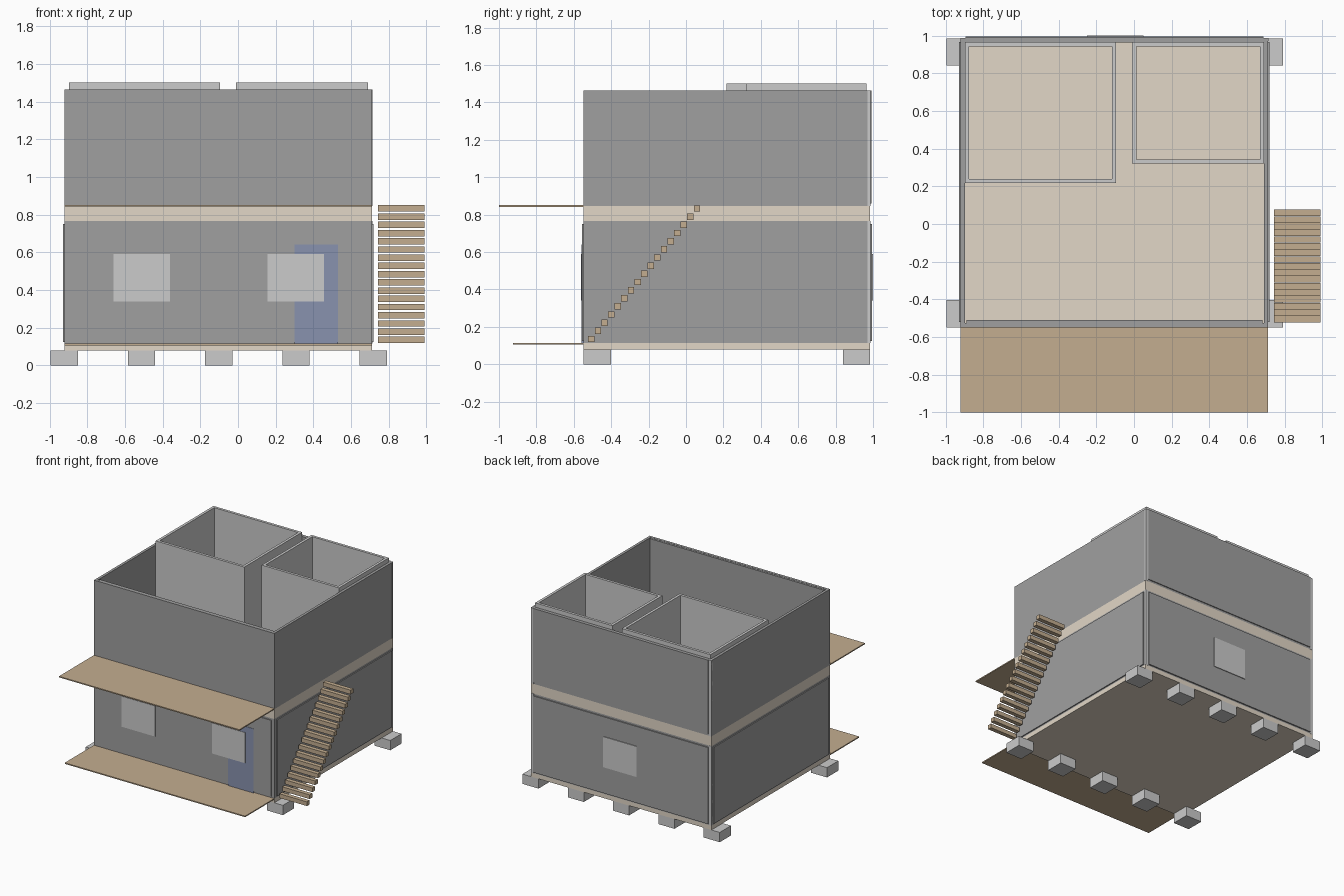
import bpy, bmesh

if "Cube" in bpy.data.objects:
    bpy.data.objects.remove(bpy.data.objects["Cube"])


def material(name, r, g, b):
    m = bpy.data.materials.new(name)
    m.diffuse_color = (r, g, b, 1)
    m.use_nodes = True
    m.node_tree.nodes["Principled BSDF"].inputs["Base Color"].default_value = m.diffuse_color
    return m


DARK = material("dark_wall", 0.35, 0.35, 0.35)
BEIGE = material("floor_beige", 0.76, 0.68, 0.57)
WOOD = material("wood", 0.55, 0.42, 0.28)
BLUE = material("door_blue", 0.25, 0.29, 0.43)


def add_box(bm, x, y, z):
    v = bmesh.ops.create_cube(bm, size=1)["verts"]
    for p in v:
        p.co = [a[0] + (c + 0.5) * (a[1] - a[0]) for a, c in zip((x, y, z), p.co)]


def finish(bm, name, mat=None):
    me = bpy.data.meshes.new(name)
    bm.to_mesh(me)
    bm.free()
    ob = bpy.data.objects.new(name, me)
    bpy.context.collection.objects.link(ob)
    if mat:
        me.materials.append(mat)
    return ob


def box(name, x, y, z, mat=None):
    bm = bmesh.new()
    add_box(bm, x, y, z)
    return finish(bm, name, mat)


def ring(name, x, y, z, t, mat=None):
    """Open-topped rectangular wall loop of thickness t."""
    def corners(d):
        return [(x[0] + d, y[0] + d), (x[1] - d, y[0] + d),
                (x[1] - d, y[1] - d), (x[0] + d, y[1] - d)]
    bm = bmesh.new()
    loops = [[bm.verts.new((*c, h)) for c in corners(d)]
             for d, h in ((0, z[0]), (0, z[1]), (t, z[1]), (t, z[0]))]
    for a, b in zip(loops, loops[1:] + loops[:1]):
        for i in range(4):
            j = (i + 1) % 4
            bm.faces.new((a[i], a[j], b[j], b[i]))
    bmesh.ops.recalc_face_normals(bm, faces=bm.faces)
    return finish(bm, name, mat)


X, Y = (-0.92, 0.712), (-0.548, 0.985)

# footings
for i in range(5):
    x0 = -0.995 + i * 0.41
    for side, y in (("front", (-0.548, -0.402)), ("back", (0.84, 0.985))):
        box(f"footing_{side}_{i}", (x0, x0 + 0.145), y, (0, 0.08))

# floor slabs and storey walls
box("ground_slab", X, Y, (0.08, 0.115), BEIGE)
ring("lower_walls", X, Y, (0.115, 0.765), 0.025, DARK)
box("upper_floor", X, Y, (0.765, 0.845), BEIGE)
ring("upper_walls", X, Y, (0.845, 1.465), 0.022, DARK)

# cladding panels set slightly proud of the lower walls
PZ = (0.125, 0.75)
box("left_panel", (-0.928, -0.92), (-0.52, 0.965), PZ, DARK)
box("right_panel", (0.712, 0.72), (-0.52, 0.965), PZ, DARK)
box("front_panel", (-0.895, 0.688), (-0.555, -0.548), PZ, DARK)
box("back_panel", (-0.895, 0.688), (0.985, 0.994), PZ, DARK)
box("upper_back_panel", (-0.895, 0.688), (0.985, 0.992), (0.86, 1.465), DARK)
# thin inner lining behind the upper front wall
box("front_lining", (-0.89, 0.682), (-0.526, -0.51), (0.845, 1.463), DARK)

# pale strips at the back corners
for i, x in enumerate(((-0.92, -0.895), (0.688, 0.7125))):
    for j, z in enumerate(((0.115, 0.765), (0.845, 1.465))):
        box(f"corner_strip_{i}_{j}", x, (0.97, 0.987), z)

# upstairs rooms
ring("left_room", (-0.897, -0.095), (0.217, 0.965), (0.845, 1.5), 0.022)
ring("right_room", (-0.01, 0.69), (0.32, 0.965), (0.845, 1.5), 0.022)

# door and windows
box("door", (0.3, 0.53), (-0.558, -0.548), (0.112, 0.64), BLUE)
WZ = (0.34, 0.59)
box("front_window_left", (-0.66, -0.36), (-0.561, -0.55), WZ)
box("front_window_right", (0.157, 0.457), (-0.561, -0.55), WZ)
box("back_window", (-0.25, 0.05), (0.985, 1.0), WZ)

# decks
box("porch_deck", X, (-0.925, -0.548), (0.106, 0.115), WOOD)
box("balcony_deck", X, (-1.0, -0.548), (0.842, 0.851), WOOD)

# outside stair treads
bm = bmesh.new()
for i in range(17):
    y0, z0 = -0.523 + i * 0.0353, 0.118 + i * 0.0436
    add_box(bm, (0.742, 0.99), (y0, y0 + 0.034), (z0, z0 + 0.034))
finish(bm, "stair_treads", WOOD)
